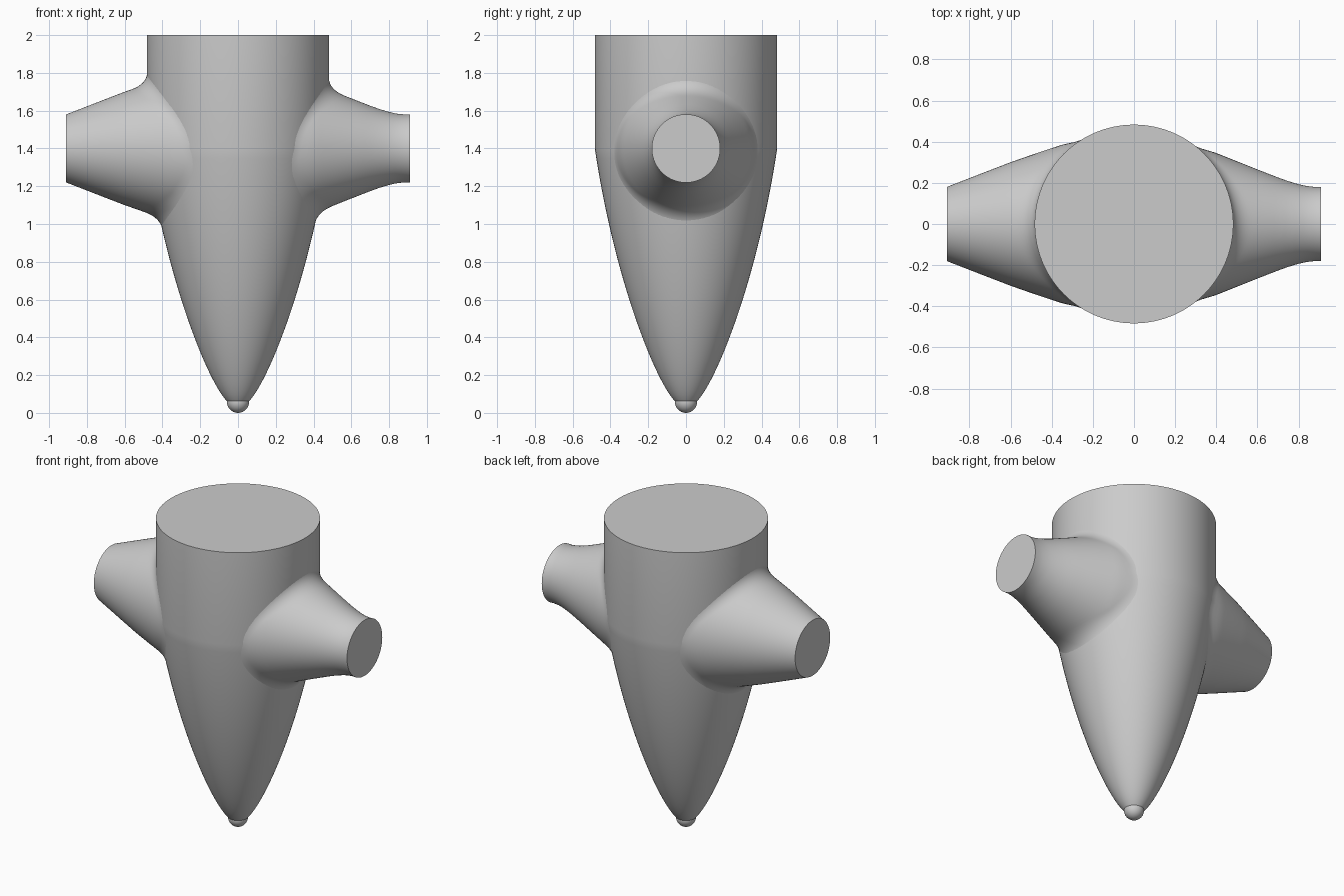
import bpy, math
from mathutils import Vector

if "Cube" in bpy.data.objects:
    bpy.data.objects.remove(bpy.data.objects["Cube"])

AXIS_Z = 1.4


def body_radius(z):
    if z >= 1.4:
        return 0.483
    s = max(z - 0.06, 0)
    return 0.5 * (0.055 + 0.5146 * s - 0.1457 * s * s
                  + 0.483 * math.sqrt(max(z - 0.04, 0) / 1.36))


def loft(name, rings):
    """Skin a list of equal-length closed rings and cap both ends of the last/first ring."""
    n = len(rings[0])
    verts = [p for ring in rings for p in ring]
    faces = [(i * n + j, i * n + (j + 1) % n, (i + 1) * n + (j + 1) % n, (i + 1) * n + j)
             for i in range(len(rings) - 1) for j in range(n)]
    faces.append(tuple(range((len(rings) - 1) * n, len(rings) * n)))
    mesh = bpy.data.meshes.new(name)
    mesh.from_pydata(verts, [], faces)
    obj = bpy.data.objects.new(name, mesh)
    bpy.context.collection.objects.link(obj)
    finish(obj)
    return obj


def finish(obj):
    bpy.ops.object.select_all(action='DESELECT')
    bpy.context.view_layer.objects.active = obj
    obj.select_set(True)
    bpy.ops.object.shade_smooth_by_angle(angle=math.radians(30))


def circle(r, z, n=96):
    return [(r * math.cos(2 * math.pi * k / n), r * math.sin(2 * math.pi * k / n), z)
            for k in range(n)]


def lerp_profile(profile, x):
    if x <= profile[0][0]:
        return profile[0][1]
    for (x0, r0), (x1, r1) in zip(profile, profile[1:]):
        if x <= x1:
            return r0 + (r1 - r0) * (x - x0) / (x1 - x0)
    return profile[-1][1]


def arm(name, side, profile, n=96):
    """Side nozzle blended into the body with a curved fillet."""
    end = profile[-1][0]
    columns = []
    for k in range(n):
        a = side * 2 * math.pi * k / n
        c, s = math.cos(a), math.sin(a)

        def on_arm(x):
            r = lerp_profile(profile, x)
            return Vector((x, r * c, AXIS_Z + r * s))

        # where the nozzle meets the body
        lo, hi = 0.1, 0.6
        for _ in range(30):
            mid = (lo + hi) / 2
            p = on_arm(mid)
            if p.x ** 2 + p.y ** 2 < body_radius(p.z) ** 2:
                lo = mid
            else:
                hi = mid
        corner = on_arm(lo)
        # foot of the fillet, on the body
        r = lerp_profile(profile, lo) + 0.015 + 0.05 * s * s
        y, z = r * c, AXIS_Z + r * s
        foot = Vector((math.sqrt(max((body_radius(z) - 0.003) ** 2 - y * y, 0)), y, z))
        top = on_arm(lo + 0.03 + 0.05 * s * s)
        col = [foot * (1 - t) ** 2 + corner * 2 * t * (1 - t) + top * t * t
               for t in [i / 8 for i in range(9)]]
        col += [on_arm(top.x + (end - top.x) * i / 20) for i in range(1, 21)]
        columns.append([(side * p.x, p.y, p.z) for p in col])
    return loft(name, [list(ring) for ring in zip(*columns)])


# Body: curved nose with a straight upper cylinder
heights = [0.06 + 1.34 * (i / 32) ** 1.3 for i in range(33)] + [2.0]
body = loft("body", [circle(body_radius(z), z) for z in heights])

# Rounded tip
bpy.ops.mesh.primitive_uv_sphere_add(segments=32, ring_count=16, radius=0.059,
                                     location=(0, 0, 0.059))
tip = bpy.context.object
tip.name = "tip"
finish(tip)

# Side nozzles: plain cone on the left, waisted on the right
arm("left_nozzle", -1, [(0.1, 0.43), (0.26, 0.405), (0.35, 0.385), (0.42, 0.362),
                        (0.5, 0.335), (0.6, 0.3), (0.73, 0.25), (0.91, 0.18)])
arm("right_nozzle", 1, [(0.1, 0.42), (0.3, 0.375), (0.4, 0.345), (0.5, 0.305),
                        (0.6, 0.265), (0.7, 0.226), (0.75, 0.208), (0.8, 0.193),
                        (0.84, 0.184), (0.88, 0.18), (0.91, 0.181)])
